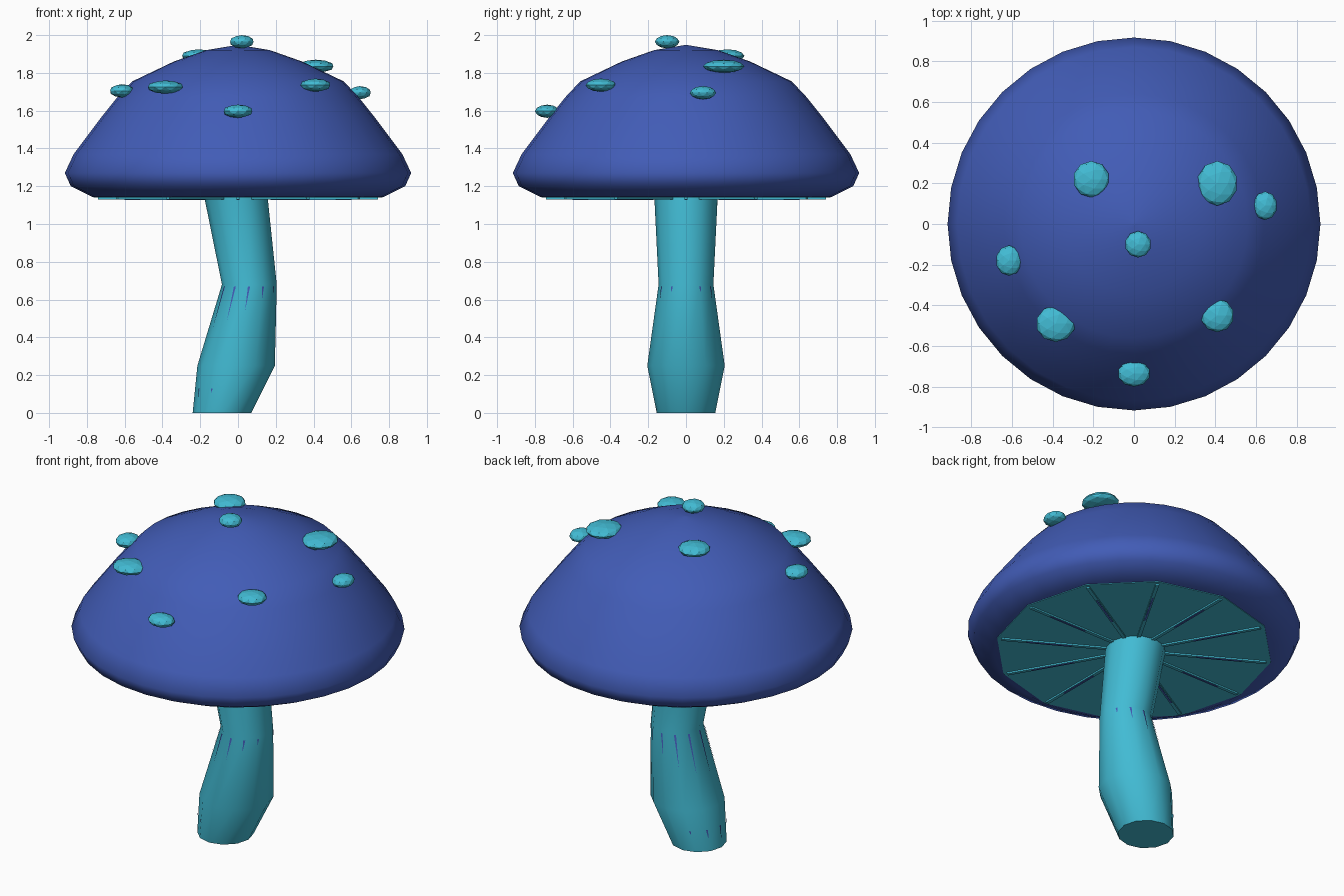
import bpy, bmesh
from math import sin, cos, pi, radians
from mathutils import Matrix, Vector

cube = bpy.data.objects.get("Cube")
if cube:
    bpy.data.objects.remove(cube, do_unlink=True)


def make_material(name, rgb):
    m = bpy.data.materials.new(name)
    m.use_nodes = True
    color = (*rgb, 1)
    m.diffuse_color = color
    m.node_tree.nodes["Principled BSDF"].inputs["Base Color"].default_value = color
    return m


BLUE = make_material("cap blue", (0.054, 0.107, 0.47))
TEAL = make_material("stem teal", (0.054, 0.50, 0.66))


def add_object(name, bm, mat, smooth=None):
    bmesh.ops.recalc_face_normals(bm, faces=bm.faces)
    mesh = bpy.data.meshes.new(name)
    bm.to_mesh(mesh)
    bm.free()
    mesh.materials.append(mat)
    ob = bpy.data.objects.new(name, mesh)
    bpy.context.collection.objects.link(ob)
    if smooth:
        bpy.ops.object.select_all(action='DESELECT')
        ob.select_set(True)
        bpy.context.view_layer.objects.active = ob
        bpy.ops.object.shade_smooth_by_angle(angle=radians(smooth))
    return ob


def loft(rings, sides):
    """Rings of (centre x, radius, z), bridged and closed at both ends."""
    bm = bmesh.new()
    loops = [[bm.verts.new((cx + r * cos(2 * pi * i / sides),
                            r * sin(2 * pi * i / sides), z))
              for i in range(sides)] for cx, r, z in rings]
    for a, b in zip(loops, loops[1:]):
        for i in range(sides):
            j = (i + 1) % sides
            bm.faces.new((a[i], a[j], b[j], b[i]))
    bm.faces.new(loops[0][::-1])
    bm.faces.new(loops[-1])
    return bm


# Cap
cap_profile = [(0.77, 1.143), (0.885, 1.20), (0.917, 1.27), (0.87, 1.37),
               (0.72, 1.57), (0.64, 1.67), (0.56, 1.755), (0.34, 1.86),
               (0.17, 1.92), (0.01, 1.947)]
add_object("cap", loft([(0, r, z) for r, z in cap_profile], 32), BLUE, 50)

# Underside plate
add_object("cap_underside", loft([(0, 0.765, 1.139), (0, 0.765, 1.145)], 12), TEAL)


# Gills radiating under the cap, with a thin blue strip on part of each
def spokes(name, inner, outer, width, bottom, top, mat):
    bm = bmesh.new()
    for i in range(12):
        place = (Matrix.Rotation(i * pi / 6, 4, 'Z')
                 @ Matrix.Translation(((inner + outer) / 2, 0, (bottom + top) / 2))
                 @ Matrix.Diagonal((outer - inner, width, top - bottom, 1)))
        bmesh.ops.create_cube(bm, size=1, matrix=place)
    add_object(name, bm, mat)


spokes("gills", 0.12, 0.74, 0.02, 1.13, 1.142, TEAL)
spokes("gill_stripes", 0.35, 0.60, 0.009, 1.128, 1.131, BLUE)

# Bent stem
stem_rings = [(-0.085, 0.155, 0), (-0.01, 0.205, 0.25),
              (0.06, 0.145, 0.68), (-0.012, 0.168, 1.15)]
add_object("stem", loft(stem_rings, 12), TEAL, 40)


def stem_point(angle, z, lift=0.003):
    for (c0, r0, z0), (c1, r1, z1) in zip(stem_rings, stem_rings[1:]):
        if z <= z1:
            t = (z - z0) / (z1 - z0)
            c, r = c0 + t * (c1 - c0), r0 + t * (r1 - r0) + lift
            return Vector((c + r * cos(angle), r * sin(angle), z))


# Tapered blue streaks, longest on the side the stem leans towards
bm = bmesh.new()
for i in range(1, 12):
    angle = i * pi / 6
    lean = (1 - cos(angle)) / 2
    for top, length in ((0.67, 0.02 + 0.22 * lean), (0.13, 0.08 * lean ** 4)):
        if length < 0.02:
            continue
        side = Vector((-sin(angle), cos(angle), 0)) * 0.006
        head, tip = stem_point(angle, top), stem_point(angle, top - length)
        bm.faces.new([bm.verts.new(p) for p in (head - side, tip, head + side)])
add_object("stem_streaks", bm, BLUE)

# Flattened faceted spots: x, y, z, half width, half depth
spots = [(-0.21, 0.22, 1.89, 0.09, 0.09), (0.41, 0.20, 1.835, 0.10, 0.11),
         (0.645, 0.09, 1.695, 0.06, 0.07), (0.02, -0.10, 1.965, 0.065, 0.065),
         (-0.615, -0.18, 1.705, 0.065, 0.075), (-0.385, -0.49, 1.725, 0.097, 0.09),
         (0.41, -0.45, 1.735, 0.082, 0.082), (0, -0.735, 1.597, 0.08, 0.065)]
for n, (x, y, z, w, d) in enumerate(spots, 1):
    bm = bmesh.new()
    bmesh.ops.create_icosphere(bm, subdivisions=2, radius=1,
                               matrix=Matrix.Translation((x, y, z))
                               @ Matrix.Diagonal((w, d, 0.035, 1)))
    add_object(f"spot_{n}", bm, TEAL)
